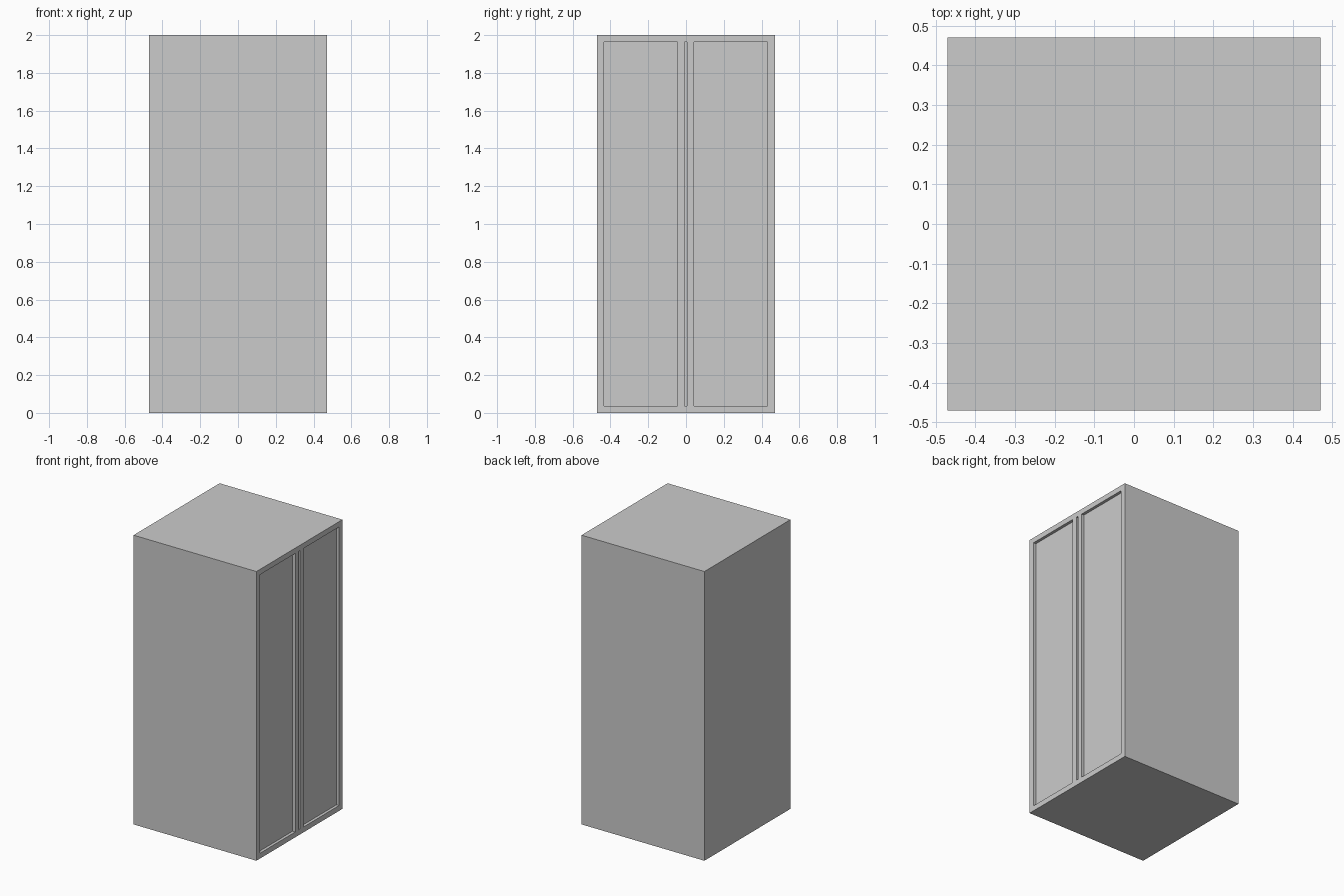
import bpy

if "Cube" in bpy.data.objects:
    bpy.data.objects.remove(bpy.data.objects["Cube"])

W, H = 0.94, 2.0        # footprint and height
DEPTH = 0.02            # recess depth on the door side (+x)
RAIL = 0.037            # top and bottom rail height


def box(name, lo, hi):
    size = [b - a for a, b in zip(lo, hi)]
    mid = [(a + b) / 2 for a, b in zip(lo, hi)]
    bpy.ops.mesh.primitive_cube_add(size=1, location=mid)
    ob = bpy.context.object
    ob.name = name
    ob.scale = size
    bpy.ops.object.transform_apply(location=True, rotation=False, scale=True)
    return ob


# Cabinet body
cabinet = box("cabinet_body", (-W / 2, -W / 2, 0), (W / 2, W / 2, H))

# Two sunken door panels and the narrow slot between their stiles
recesses = {
    "left_panel_recess": (-0.433, -0.045),
    "door_gap": (-0.009, 0.006),
    "right_panel_recess": (0.042, 0.432),
}
for name, (y0, y1) in recesses.items():
    cutter = box(name, (W / 2 - DEPTH, y0, RAIL), (W / 2 + 0.1, y1, H - RAIL))
    cutter.hide_render = True
    cutter.hide_set(True)
    mod = cabinet.modifiers.new(name, 'BOOLEAN')
    mod.operation = 'DIFFERENCE'
    mod.solver = 'EXACT'
    mod.object = cutter
